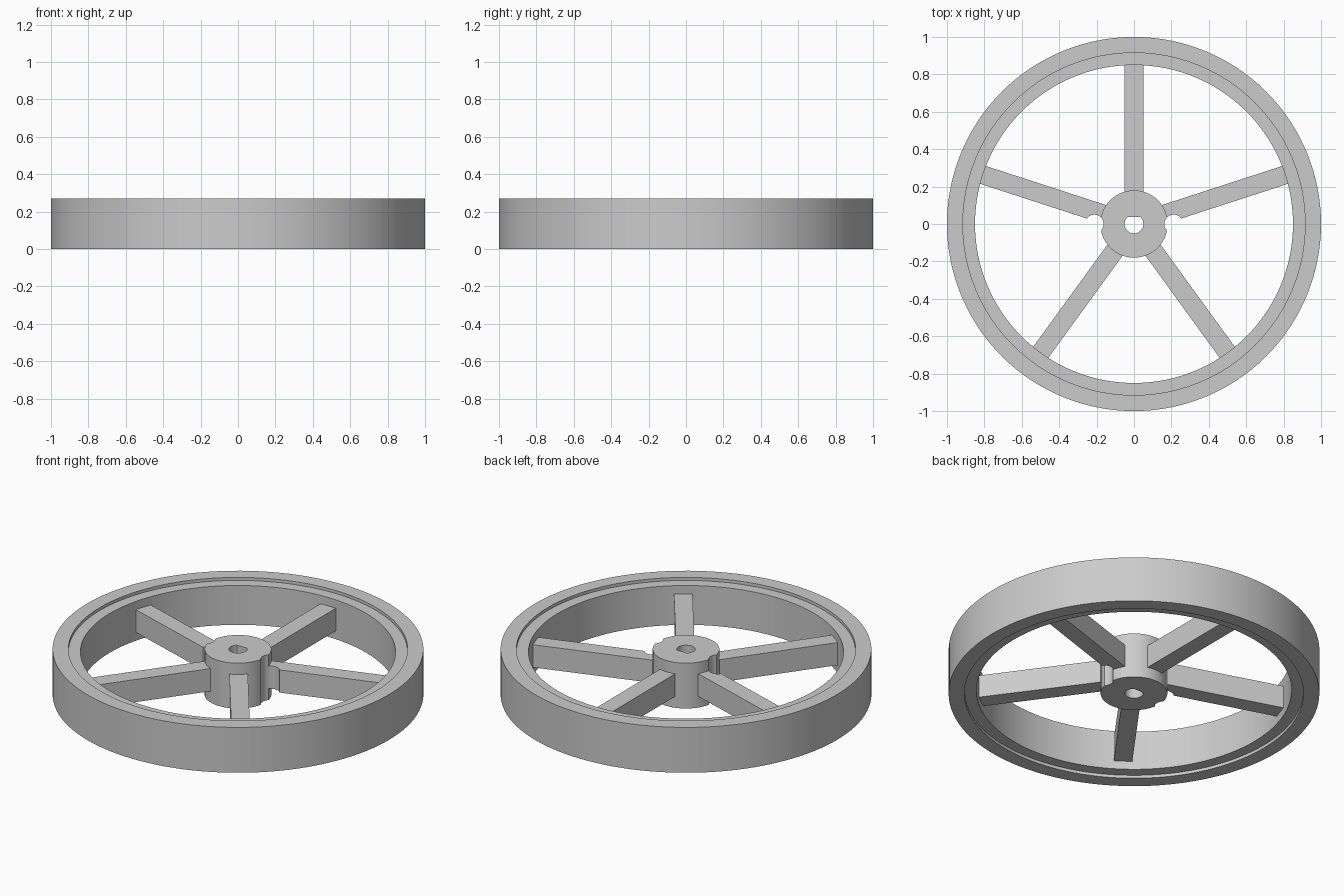
import bpy, math

if "Cube" in bpy.data.objects:
    bpy.data.objects.remove(bpy.data.objects["Cube"], do_unlink=True)

HEIGHT = 0.27
MID = HEIGHT / 2
STEP = 0.018          # recess of the inner lip on both sides
HUB_R = 0.18
BORE_R = 0.05
NOTCH_X = 0.212

grey = bpy.data.materials.new("grey")
grey.use_nodes = True
GREY = (0.6, 0.6, 0.6, 1)
grey.diffuse_color = GREY
grey.node_tree.nodes["Principled BSDF"].inputs["Base Color"].default_value = GREY


def finish(obj, name):
    obj.name = name
    obj.data.materials.clear()
    obj.data.materials.append(grey)
    return obj


def smooth(obj):
    bpy.ops.object.select_all(action='DESELECT')
    obj.select_set(True)
    bpy.context.view_layer.objects.active = obj
    bpy.ops.object.shade_smooth_by_angle(angle=math.radians(30))


def cylinder(name, radius, depth, x=0, sides=96):
    bpy.ops.mesh.primitive_cylinder_add(vertices=sides, radius=radius, depth=depth,
                                        location=(x, 0, MID))
    return finish(bpy.context.object, name)


def box(name, size, location, turn=0):
    bpy.ops.mesh.primitive_cube_add(size=1, location=location, rotation=(0, 0, turn))
    obj = finish(bpy.context.object, name)
    obj.scale = size
    bpy.ops.object.transform_apply(location=False, rotation=False, scale=True)
    return obj


def boolean(obj, cutter, operation='DIFFERENCE'):
    mod = obj.modifiers.new("cut", 'BOOLEAN')
    mod.operation = operation
    mod.solver = 'EXACT'
    mod.object = cutter
    bpy.context.view_layer.objects.active = obj
    bpy.ops.object.modifier_apply(modifier=mod.name)


def lathe(name, profile, sides=128):
    """Revolve a closed (radius, height) profile around z."""
    n = len(profile)
    verts = [(r * math.cos(a), r * math.sin(a), z)
             for a in (2 * math.pi * i / sides for i in range(sides))
             for r, z in profile]
    faces = [(i * n + j, (i + 1) % sides * n + j,
              (i + 1) % sides * n + (j + 1) % n, i * n + (j + 1) % n)
             for i in range(sides) for j in range(n)]
    mesh = bpy.data.meshes.new(name)
    mesh.from_pydata(verts, [], faces)
    obj = bpy.data.objects.new(name, mesh)
    bpy.context.collection.objects.link(obj)
    return finish(obj, name)


# Rim: tall outer tyre band with a slightly recessed inner lip on each side
rim = lathe("rim", [(1, 0), (1, HEIGHT), (0.915, HEIGHT), (0.915, HEIGHT - STEP),
                    (0.85, HEIGHT - STEP), (0.85, STEP), (0.915, STEP), (0.915, 0)])
smooth(rim)

# Cutters: D-shaped shaft bore and two round notches beside the hub
bore = cylinder("bore_cutter", BORE_R, 1, sides=48)
boolean(bore, flat := box("flat_cutter", (0.2, 0.1, 2), (0, 0.088, MID)))
notches = [cylinder("notch_cutter", 0.05, 1, side * NOTCH_X, 48) for side in (-1, 1)]

# Hub
hub = cylinder("hub", HUB_R, HEIGHT)
for cutter in [bore] + notches:
    boolean(hub, cutter)
smooth(hub)

# Five spokes, half the rim height; the two beside the notches are trimmed
INNER, OUTER = 0.14, 0.87
for i in range(5):
    angle = math.radians(90 + 72 * i)
    mid_r = (INNER + OUTER) / 2
    spoke = box(f"spoke_{i + 1}", (OUTER - INNER, 0.1, MID),
                (mid_r * math.cos(angle), mid_r * math.sin(angle), MID), angle)
    if i in (1, 4):
        boolean(spoke, notches[0 if i == 1 else 1])
        smooth(spoke)

for cutter in [bore, flat] + notches:
    bpy.data.objects.remove(cutter, do_unlink=True)
